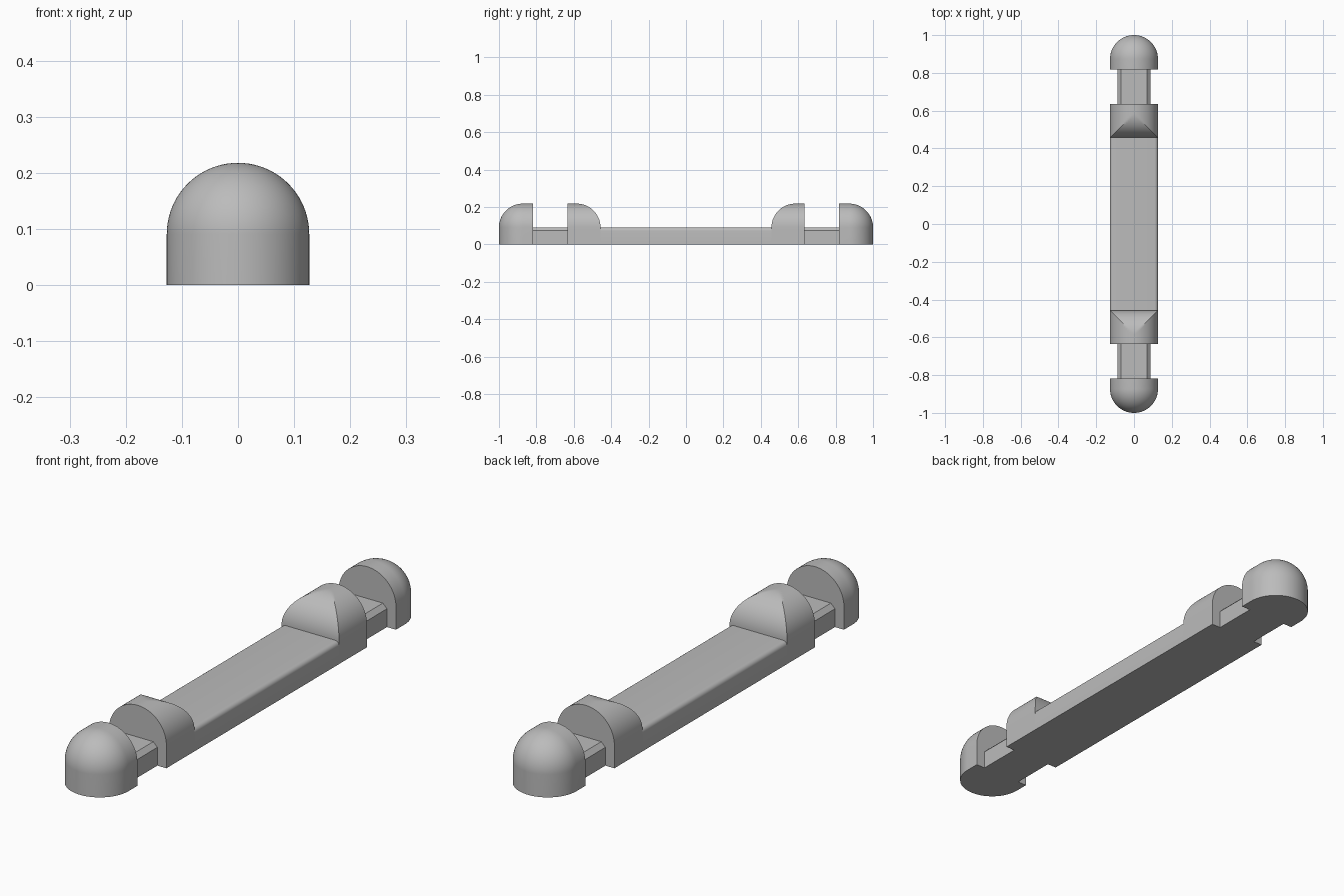
import bpy, bmesh
from math import sin, cos, pi, radians

default = bpy.data.objects.get("Cube")
if default:
    bpy.data.objects.remove(default, do_unlink=True)

R = 0.127          # half width and arch radius
SPRING = 0.091     # height where the arches start, top of the bar
BAR_END = 0.457
BLOCK_END = 0.634
CAP_START = 0.817
CAP_CENTRE = 1 - R
BLOCK_CENTRE = BAR_END + R
N = 20             # segments per quarter circle

grey = bpy.data.materials.new("plain grey")
grey.use_nodes = True
COLOUR = (0.5, 0.5, 0.5, 1)
grey.diffuse_color = COLOUR
grey.node_tree.nodes["Principled BSDF"].inputs["Base Color"].default_value = COLOUR


def arch(w, height_limit=R):
    """Arch outline of half width w with its top clipped to a limit."""
    steps = [i * pi / 2 / N for i in range(2 * N + 1)]
    top = [(w * cos(t), SPRING + min(w * sin(t), height_limit)) for t in steps]
    return [(w, 0)] + top + [(-w, 0)]


def corner_bar(w, size, segments):
    """Bar outline with rounded (or, with one segment, chamfered) top corners."""
    corner = [(w - size + size * cos(t), SPRING - size + size * sin(t))
              for t in (i * pi / 2 / segments for i in range(segments + 1))]
    half = [(w, 0)] + corner
    return half + [(-x, z) for x, z in reversed(half)]


def loft(name, stations, mirrored=True, mitre=False):
    """Join (y, outline) stations into a closed solid."""
    bm = bmesh.new()
    rings = [[bm.verts.new((x, y, z)) for x, z in outline] for y, outline in stations]
    for a, b in zip(rings, rings[1:]):
        for i in range(len(a)):
            j = (i + 1) % len(a)
            bm.faces.new((a[i], a[j], b[j], b[i]))
    bm.faces.new(rings[0])
    bm.faces.new(rings[-1])
    bmesh.ops.remove_doubles(bm, verts=bm.verts, dist=1e-5)
    # Crease the quads along the diagonal where the two curved surfaces meet
    if mitre:
        for f in [f for f in bm.faces if len(f.verts) == 4]:
            diagonal = [v for v in f.verts if v.co.z > SPRING - 1e-4
                        and abs(abs(v.co.x) - (BLOCK_CENTRE - v.co.y)) < 1e-4]
            if len(diagonal) == 2 and not any(diagonal[1] in e.verts for e in diagonal[0].link_edges):
                bmesh.utils.face_split(f, diagonal[0], diagonal[1])
    bmesh.ops.recalc_face_normals(bm, faces=bm.faces)
    mesh = bpy.data.meshes.new(name)
    bm.to_mesh(mesh)
    bm.free()
    mesh.materials.append(grey)
    ob = bpy.data.objects.new(name, mesh)
    bpy.context.collection.objects.link(ob)
    bpy.ops.object.select_all(action='DESELECT')
    ob.select_set(True)
    bpy.context.view_layer.objects.active = ob
    bpy.ops.object.shade_smooth_by_angle(angle=radians(30))
    if mirrored:
        mod = ob.modifiers.new("front_and_back", 'MIRROR')
        mod.use_axis = (False, True, False)
        mod.use_mirror_merge = False
    return ob


quarter = [i * pi / 2 / N for i in range(N + 1)]

# Long central bar with softly rounded top edges
bar = corner_bar(R, 0.018, 6)
loft("central_bar", [(-BAR_END, bar), (BAR_END, bar)], mirrored=False)

# Inner blocks: arches whose inward side curves down to the bar
slope = [(BLOCK_CENTRE - R * cos(t), arch(R, R * sin(t))) for t in quarter]
loft("inner_blocks", slope + [(BLOCK_END, arch(R))], mitre=True)

# Narrow chamfered necks
neck = corner_bar(0.087, 0.018, 1)
loft("necks", [(BLOCK_END, neck), (CAP_START, neck)])

# End caps: short arches finished with a rounded dome
dome = [(CAP_CENTRE + R * sin(t), arch(R * cos(t))) for t in quarter]
loft("end_caps", [(CAP_START, arch(R))] + dome)
